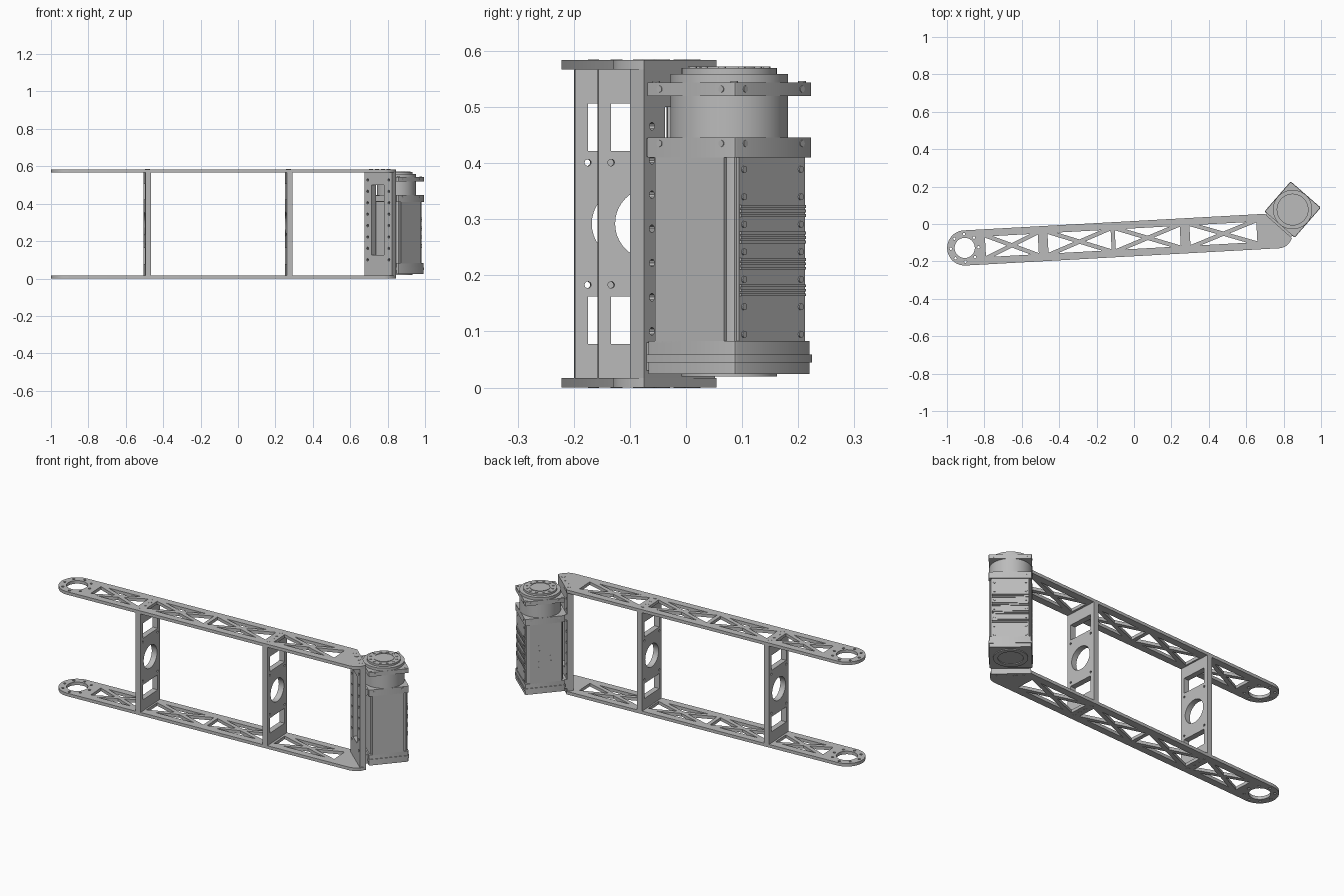
import bpy, bmesh
from math import sin, cos, pi, radians, atan
from mathutils import Matrix, Vector

default = bpy.data.objects.get("Cube")
if default:
    bpy.data.objects.remove(default, do_unlink=True)

grey = bpy.data.materials.new("machined grey")
grey.use_nodes = True
grey.diffuse_color = (0.5, 0.5, 0.5, 1)
grey.node_tree.nodes["Principled BSDF"].inputs["Base Color"].default_value = (0.5, 0.5, 0.5, 1)
parts = []

# Working frames: arm along its length, motor turned at the end
ARM = Matrix.Translation((-0.905, -0.128, 0)) @ Matrix.Rotation(atan(0.055), 4, "Z")
MOTOR = Matrix.Translation((0.848, 0.077, 0)) @ Matrix.Rotation(radians(-41), 4, "Z")
HALF = 0.094
TOP = 0.584
SHEET = 0.017


def place(x, y, z):
    return Matrix.Translation((x, y, z))


def finish(name, bm, frame):
    bmesh.ops.remove_doubles(bm, verts=bm.verts, dist=1e-5)
    bmesh.ops.recalc_face_normals(bm, faces=bm.faces)
    mesh = bpy.data.meshes.new(name)
    bm.to_mesh(mesh)
    bm.free()
    mesh.materials.append(grey)
    obj = bpy.data.objects.new(name, mesh)
    obj.matrix_world = frame
    bpy.context.collection.objects.link(obj)
    parts.append(obj)
    return obj


def circle(x, y, r, n=16):
    return [(x + r * cos(2 * pi * i / n), y + r * sin(2 * pi * i / n)) for i in range(n)]


def rect(x0, x1, y0, y1):
    return [(x0, y0), (x1, y0), (x1, y1), (x0, y1)]


def plate(name, loops, thick, frame):
    """Flat sheet: first loop is the outline, the others are holes."""
    curve = bpy.data.curves.new(name, "CURVE")
    curve.dimensions, curve.fill_mode, curve.extrude = "2D", "BOTH", thick / 2
    for loop in loops:
        spline = curve.splines.new("POLY")
        spline.points.add(len(loop) - 1)
        for point, (x, y) in zip(spline.points, loop):
            point.co = (x, y, 0, 1)
        spline.use_cyclic_u = True
    temp = bpy.data.objects.new(name + " profile", curve)
    bpy.context.collection.objects.link(temp)
    bpy.context.view_layer.update()
    mesh = temp.evaluated_get(bpy.context.evaluated_depsgraph_get()).to_mesh()
    bm = bmesh.new()
    bm.from_mesh(mesh)
    bpy.data.objects.remove(temp, do_unlink=True)
    bpy.data.curves.remove(curve)
    return finish(name, bm, frame)


def box(name, x, y, z, frame=MOTOR, round_by=0.0):
    """Box from (low, high) ranges with optionally bevelled upright edges."""
    bm = bmesh.new()
    size = [r[1] - r[0] for r in (x, y, z)]
    mid = [(r[0] + r[1]) / 2 for r in (x, y, z)]
    bmesh.ops.create_cube(bm, size=1, matrix=place(*mid) @ Matrix.Diagonal((*size, 1)))
    if round_by:
        upright = [e for e in bm.edges if abs(e.verts[0].co.z - e.verts[1].co.z) > 1e-4]
        bmesh.ops.bevel(bm, geom=upright, offset=round_by, segments=2, affect="EDGES", profile=0.5)
    return finish(name, bm, frame)


def discs(name, spots, r, depth, frame=MOTOR, n=12):
    """Set of short cylinders, one for each matrix in spots."""
    bm = bmesh.new()
    for m in spots:
        bmesh.ops.create_cone(bm, cap_ends=True, segments=n, radius1=r, radius2=r, depth=depth, matrix=m)
    return finish(name, bm, frame)


def triangle_pocket(a, b, c, web):
    """Triangle shrunk towards its incentre so that a web remains."""
    a, b, c = Vector(a), Vector(b), Vector(c)
    la, lb, lc = (b - c).length, (c - a).length, (a - b).length
    total = la + lb + lc
    centre = (a * la + b * lb + c * lc) / total
    u, v = b - a, c - a
    inradius = abs(u.x * v.y - u.y * v.x) / total
    return [tuple(centre + (p - centre) * (1 - web / inradius)) for p in (a, b, c)]


# Arm side plates with truss pockets
outline = [(HALF * cos(t), HALF * sin(t)) for t in (pi / 2 + pi * i / 24 for i in range(25))]
outline += [(1.685, -HALF), (1.712, -0.087), (1.735, -0.068), (1.75, -0.043), (1.612, HALF)]
holes = [circle(0, 0, 0.054, 40)]
holes += [circle(0.074 * cos(i * pi / 4), 0.074 * sin(i * pi / 4), 0.007, 10) for i in range(8)]
for a, b in ((0.10, 0.405), (0.435, 0.795), (0.795, 1.165), (1.195, 1.575)):
    h, m = 0.066, ((a + b) / 2, 0)
    corners = rect(a, b, -h, h)
    for i in range(4):
        holes.append(triangle_pocket(corners[i], corners[(i + 1) % 4], m, 0.011))
for name, z in (("lower_arm_plate", SHEET / 2), ("upper_arm_plate", TOP - SHEET / 2)):
    plate(name, [outline] + holes, SHEET, ARM @ place(0, 0, z))

# Cross ribs with windows, round opening and bolt holes
mid_z = TOP / 2
rib = [rect(-HALF, HALF, SHEET, TOP - SHEET), circle(0, mid_z, 0.064, 40)]
for s in (-1, 1):
    z = mid_z + s * 0.172
    rib.append(rect(-0.071, 0.071, z - 0.042, z + 0.042))
    rib += [circle(side * 0.071, mid_z + s * 0.109, 0.006, 10) for side in (-1, 1)]
ACROSS = Matrix(((0, 0, 1, 0), (1, 0, 0, 0), (0, 1, 0, 0), (0, 0, 0, 1)))
RIBS = {"outer_rib": 0.421, "inner_rib": 1.178}
for name, u in RIBS.items():
    plate(name, rib, 0.031, ARM @ place(u, 0, 0) @ ACROSS)

# Bolt heads on the arm plates
levels = (0.0005, TOP - 0.0005)
discs("rib_bolts", [place(u, v, z) for u in RIBS.values() for v in (-0.06, -0.02, 0.02, 0.06)
                    for z in levels], 0.01, 0.003, ARM)
discs("bracket_bolts", [place(t, -0.136, z) for t in (-0.062, -0.021, 0.021, 0.062)
                        for z in levels], 0.011, 0.003)

# Slotted bracket between the plates
UPRIGHT = Matrix.Rotation(pi / 2, 4, "X")
bracket = [rect(-0.096, 0.0975, SHEET, TOP - SHEET), rect(-0.046, 0.04, 0.125, 0.5)]
bracket += [circle(s * 0.075, 0.1 + 0.061 * i, 0.007, 10) for s in (-1, 1) for i in range(8)]
plate("bracket", bracket, 0.033, MOTOR @ place(0, -0.1335, 0) @ UPRIGHT)


# Motor housing
def square(name, half, z0, z1, round_by):
    box(name, (-half, half), (-half, half), (z0, z1), round_by=round_by)


square("motor_core", 0.097, 0.07, 0.42, 0.012)
square("motor_upper_cap", 0.105, 0.41, 0.446, 0.006)
square("motor_lower_cap", 0.104, 0.024, 0.083, 0.008)
square("motor_lower_skirt", 0.107, 0.045, 0.059, 0.008)
square("motor_top_flange", 0.105, 0.52, 0.544, 0.006)
for s, side in ((-1, "left"), (1, "right")):
    box(side + "_cover", sorted((s * 0.09, s * 0.104)), (-0.085, 0.078), (0.08, 0.412))
box("back_cover", (-0.09, 0.09), (0.09, 0.101), (0.08, 0.412))
for z0, z1, name in ((0.03, 0.08, "lower"), (0.412, 0.444, "upper")):
    box(name + "_mount_pad", (-0.09, 0.09), (-0.118, -0.1), (z0, z1))

# Cooling fins on the back
for k in range(4):
    for j in range(3):
        z = 0.163 + 0.047 * k + 0.008 * j
        box("cooling_fin", (-0.088, 0.088), (0.095, 0.105), (z, z + 0.005))

# Motor neck, output disc and base ring
discs("motor_neck", [place(0, 0, 0.501)], 0.105, 0.116, n=64)
discs("output_disc", [place(0, 0, 0.563)], 0.085, 0.013, n=64)
plate("output_ring", [circle(0, 0, 0.053, 48), circle(0, 0, 0.049, 48)], 0.004, MOTOR @ place(0, 0, 0.57))
discs("output_bolts", [place(0.068 * cos(i * pi / 6), 0.068 * sin(i * pi / 6), 0.57) for i in range(12)],
      0.007, 0.004)
plate("base_ring", [circle(0, 0, 0.085, 48), circle(0, 0, 0.062, 48)], 0.006, MOTOR @ place(0, 0, 0.0225))

# Motor screws
SIDEWAYS = Matrix.Rotation(pi / 2, 4, "Y")
heights = [0.095 + 0.049 * i for i in range(7)]
discs("back_screws", [place(s * 0.077, 0.101, z) @ UPRIGHT for s in (-1, 1) for z in heights], 0.006, 0.006)
edge_z = (0.435, 0.532)
discs("flange_screws",
      [place(s * 0.077, 0.105, z) @ UPRIGHT for s in (-1, 1) for z in edge_z]
      + [place(f * 0.105, s * 0.073, z) @ SIDEWAYS for f in (-1, 1) for s in (-1, 1) for z in edge_z],
      0.006, 0.003)
discs("cover_screws", [place(-0.104, s * 0.03, 0.17 + 0.03 * i) @ SIDEWAYS for s in (-1, 1)
                       for i in range(5)], 0.004, 0.003)
discs("corner_screws", [place(a * 0.092, b * 0.092, 0.544) for a in (-1, 1) for b in (-1, 1)], 0.007, 0.004)

# Smooth round surfaces, keep edges crisp
bpy.ops.object.select_all(action="DESELECT")
for obj in parts:
    obj.select_set(True)
bpy.context.view_layer.objects.active = parts[0]
bpy.ops.object.shade_smooth_by_angle(angle=radians(30))
